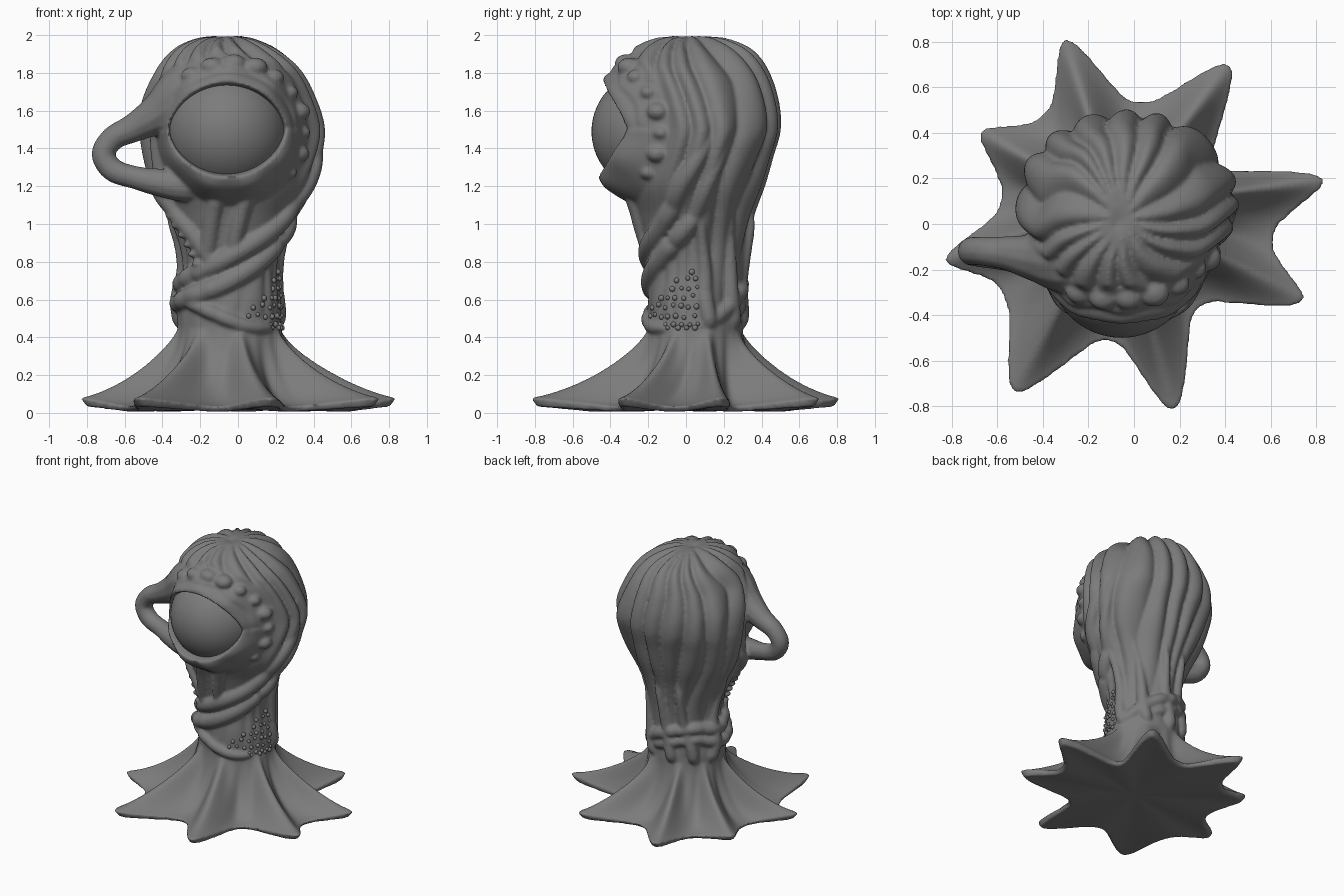
import bpy, bmesh, math, random
from mathutils import Vector, Matrix

if "Cube" in bpy.data.objects:
    bpy.data.objects.remove(bpy.data.objects["Cube"])
random.seed(4)
PI = math.pi
grey = bpy.data.materials.new("dark_grey")
grey.diffuse_color = (.2, .2, .2, 1)
grey.use_nodes = True
grey.node_tree.nodes["Principled BSDF"].inputs["Base Color"].default_value = grey.diffuse_color

def smooth(a, b, x):
    t = min(1, max(0, (x - a) / (b - a)))
    return t * t * (3 - 2 * t)

def spline(rows, s):
    """Catmull-Rom through rows of numbers, s in row units."""
    i = min(int(s), len(rows) - 2)
    t = s - i
    p = [rows[min(max(i + k, 0), len(rows) - 1)] for k in (-1, 0, 1, 2)]
    return [0.5 * (2*b + (c - a)*t + (2*a - 5*b + 4*c - d)*t*t + (3*b - a - 3*c + d)*t**3)
            for a, b, c, d in zip(*p)]

def finish(name, bm):
    bmesh.ops.recalc_face_normals(bm, faces=bm.faces)
    me = bpy.data.meshes.new(name)
    bm.to_mesh(me)
    bm.free()
    ob = bpy.data.objects.new(name, me)
    bpy.context.collection.objects.link(ob)
    me.polygons.foreach_set("use_smooth", [True] * len(me.polygons))
    me.materials.append(grey)
    return ob

def loft(bm, rings, closed=False):
    vs = [[bm.verts.new(p) for p in r] for r in rings]
    n = len(vs[0])
    for a, b in zip(vs, vs[1:] + (vs[:1] if closed else [])):
        for j in range(n):
            bm.faces.new((a[j], a[(j+1) % n], b[(j+1) % n], b[j]))
    return vs

# body outline: z, x min, x max, y min, y max
BODY = [(.45, -.32, .23, -.20, .30), (.6, -.32, .22, -.20, .29), (.75, -.29, .21, -.19, .30),
        (.9, -.31, .23, -.22, .32), (1.05, -.37, .29, -.26, .35), (1.2, -.44, .37, -.31, .40),
        (1.35, -.48, .42, -.29, .44), (1.5, -.50, .44, -.28, .48), (1.65, -.49, .40, -.32, .47),
        (1.8, -.42, .32, -.36, .42), (1.9, -.34, .21, -.29, .35), (1.965, -.23, .09, -.18, .23),
        (1.99, -.12, .0, -.06, .10), (1.98, -.081, -.079, -.001, .001)]

def ring_data(s):
    z, x0, x1, y0, y1 = spline(BODY, s)
    return z, (x0+x1)/2, (y0+y1)/2, (x1-x0)/2, (y1-y0)/2

def s_of_z(z):
    for i in range(11):
        if z <= BODY[i+1][0]:
            return max(0, i + (z - BODY[i][0]) / (BODY[i+1][0] - BODY[i][0]))
    return 11

def surf(th, d, lift=0.0):
    """Point on the body, with strand ridges on sides, back and crown."""
    z, cx, cy, a, b = d
    off = abs((th + PI/2 + PI) % (2*PI) - PI)
    lim = 1.0 * (1 - smooth(1.78, 1.93, z)) * smooth(.5, 1.0, z)
    mask = smooth(lim - .05, lim + .3, off) if lim > .05 else 1
    tw = th + .35 * max(0, 1.5 - z) + .09 * math.sin(3*th + 1) + .05 * math.sin(5*th + 4*z)
    tw += .2 * smooth(1.75, 2, z)
    amp = (.016 + .034 * smooth(.7, 1.4, z)) * mask * min(1, b / .3)
    amp *= smooth(.42, .6, z)
    h = amp * (abs(math.cos(8 * tw)) ** .8 - .55) + lift
    al = 1.4 * smooth(1.65, 1.97, z)
    c, s = math.cos(th), math.sin(th)
    return Vector((cx + a*c + h*c*math.cos(al), cy + b*s + h*s*math.cos(al), z + h*math.sin(al)))

def front_y(x, z):
    z, cx, cy, a, b = ring_data(s_of_z(z))
    return cy - b * math.sqrt(max(.05, 1 - ((x - cx) / a) ** 2))

# webbed foot outline: angle in degrees, radius, tip flag
STAR = [(-24, .82, 1), (-6, .62, 0), (13, .86, 1), (36, .45, 0), (59, .82, 1), (88, .54, 0),
        (110.6, .87, 1), (130, .63, 0), (149, .79, 1), (170, .60, 0), (191, .85, 1),
        (207, .66, 0), (234.5, .91, 1), (258, .53, 0), (282, .84, 1), (308, .47, 0), (336, .82, 1)]

def star(th):
    deg = (math.degrees(th) + 24) % 360 - 24
    for (a0, r0, t0), (a1, r1, t1) in zip(STAR, STAR[1:]):
        if a0 <= deg <= a1:
            f = (deg - a0) / (a1 - a0)
            s = f if t0 else 1 - f
            s = (math.sqrt(s*s + .02) - .1414) / .8686
            pk = (1 - s) ** 2.2
            tip, val = (r0, r1) if t0 else (r1, r0)
            return val + (tip - val) * pk, pk

# body: sole, webbed skirt, neck and ridged head in one skin
N, SK, HD = 400, 36, 110
angs = [2*PI*j/N for j in range(N)]
stars = [star(t) for t in angs]
rings = []
for k in (.02, .5, .96):
    rings.append([(r*k*math.cos(t), r*k*math.sin(t), .02 - .015*k + .03*p*k*k) for t, (r, p) in zip(angs, stars)])
base = [surf(t, ring_data(0)) for t in angs]
for i in range(SK):
    v = 1 - i / SK
    ring = []
    for t, (r, p), q in zip(angs, stars, base):
        f = v ** 1.65
        env = math.sin(PI * v ** .8)
        bulge = .03 * p**1.5 * env + .007 * math.sin(21*t + 3*v + 2*math.sin(2*t)) * env
        x = q.x + (r*math.cos(t) - q.x) * f + bulge * .7 * math.cos(t)
        y = q.y + (r*math.sin(t) - q.y) * f + bulge * .7 * math.sin(t)
        z = .035 + .045*p + (.415 - .045*p) * (1 - v) ** (1.65 - .35*p) + bulge * .5
        ring.append((x, y, z))
    rings.append(ring)
for i in range(HD + 1):
    d = ring_data(i / HD * (len(BODY) - 1))
    rings.append([surf(t, d) for t in angs])
bm = bmesh.new()
vs = loft(bm, rings)
bm.faces.new(vs[0])
bm.faces.new(vs[-1])
body = finish("body", bm)
skin = [body]          # parts fused with the body at the end

# eyeball
EC, ER = Vector((-.055, -.18, 1.49)), .32
bm = bmesh.new()
bmesh.ops.create_uvsphere(bm, u_segments=64, v_segments=40, radius=ER, matrix=Matrix.Translation(EC))
finish("eyeball", bm)

# eyelids: closed almond ring flowing out into the face
rings = []
for i in range(29):
    t = i / 28
    ring = []
    for j in range(160):
        ph = 2*PI*j/160
        c, s = math.cos(ph), math.sin(ph)
        xi, zi = -.06 + .30*c, 1.5 + .23 * s * abs(s) ** .2
        xo, zo = -.03 + .41*c, 1.49 + (.42 if s > 0 else .41) * s
        x, z = xi + (xo - xi)*t, zi + (zo - zi)*t
        yi = EC.y - math.sqrt(max(.012, ER**2 - (xi-EC.x)**2 - (zi-EC.z)**2))
        yo = front_y(xo, zo) + .02
        e = t ** (1.5 if s > 0 else 1.9)
        y = yi + (yo - yi) * e + .02 * (1 - smooth(0, .1, t))
        y -= (.02 + .035*abs(s)) * smooth(0, .12, t) * (1 - smooth(.35, 1, t))
        y -= .01 * math.sin(9*ph) * math.sin(PI*t) ** 2
        y += .02 * math.exp(-((t - .42) / .07) ** 2) * smooth(-.3, .4, s)
        ring.append((x, y, z))
    rings.append(ring)
rings.insert(0, [(x, y + .12, z) for x, y, z in rings[0]])
rings.append([(x, y + .12, z) for x, y, z in rings[-1]])
bm = bmesh.new()
loft(bm, rings, True)
skin.append(finish("eyelids", bm))

def tube(name, pts, steps=60):
    """Tapered tube through rows of x, y, z, radius."""
    cu = bpy.data.curves.new(name, 'CURVE')
    cu.dimensions = '3D'
    cu.bevel_depth, cu.bevel_resolution, cu.use_fill_caps = 1, 4, True
    sp = cu.splines.new('POLY')
    sp.points.add(steps)
    for k in range(steps + 1):
        x, y, z, r = spline(pts, k / steps * (len(pts) - 1))
        sp.points[k].co = (x, y, z, 1)
        sp.points[k].radius = max(.003, r)
    ob = bpy.data.objects.new(name, cu)
    bpy.context.collection.objects.link(ob)
    bpy.ops.object.select_all(action='DESELECT')
    ob.select_set(True)
    bpy.context.view_layer.objects.active = ob
    bpy.ops.object.convert(target='MESH')
    skin.append(bpy.context.view_layer.objects.active)

def wrap(name, rows):
    """Tube lying on the body, ends sunk in; rows of angle (degrees), z, radius."""
    pts = []
    for k in range(61):
        f = k / 60
        a, z, r = spline(rows, f * (len(rows) - 1))
        sink = 1 - smooth(0, .18, f) * smooth(0, .18, 1 - f)
        p = surf(math.radians(a), ring_data(s_of_z(z)), -r * (.1 + 1.1 * sink))
        pts.append((*p, r))
    tube(name, pts, 120)

# side loop arm
tube("loop_arm", [(-.08, -.12, 1.74, .16), (-.26, -.16, 1.70, .16), (-.42, -.15, 1.585, .11), (-.55, -.13, 1.51, .078),
                  (-.66, -.12, 1.455, .065), (-.713, -.12, 1.37, .063), (-.66, -.13, 1.285, .063),
                  (-.54, -.15, 1.245, .062), (-.42, -.18, 1.22, .075), (-.28, -.2, 1.2, .085), (-.15, -.14, 1.2, .08)])

# strands wrapped around the neck
wrap("wrap_upper", [(12, 1.65, .03), (-8, 1.25, .05), (-35, 1.0, .055), (-90, .83, .055), (-135, .74, .055),
                    (-180, .68, .05), (-225, .71, .045), (-275, .66, .045), (-330, .52, .045), (-385, .4, .03)])
wrap("wrap_lower", [(22, 1.5, .03), (5, 1.1, .045), (-30, .88, .055), (-90, .70, .055), (-135, .62, .055),
                    (-180, .58, .045), (-230, .63, .04), (-285, .56, .04), (-330, .47, .03)])
wrap("wrap_left", [(193, 1.3, .04), (207, 1.08, .05), (225, .95, .05), (245, .82, .045), (275, .72, .03)])
wrap("front_strand", [(-98, 1.2, .04), (-108, 1.02, .045), (-118, .85, .045), (-122, .72, .03)])
wrap("front_strand_short", [(-76, 1.18, .04), (-82, 1.0, .045), (-88, .82, .03)])
wrap("low_band", [(-160, .62, .03), (-110, .54, .04), (-65, .46, .035), (-30, .45, .02)])
for k, (a, b) in enumerate([(60, 40), (100, 82), (135, 112), (20, 5), (160, 180)]):
    wrap(f"root_strand_{k}", [(b, 1.1, .02), (b + (a-b)*.3, .8, .035), (b + (a-b)*.6, .6, .045), (a, .45, .04)])

def lumps(name, items, u=12, v=8):
    bm = bmesh.new()
    for p, s in items:
        m = Matrix.Translation(p) @ Matrix.Diagonal((*s, 1))
        bmesh.ops.create_uvsphere(bm, u_segments=u, v_segments=v, radius=1, matrix=m)
    return finish(name, bm)

# pimples on the bare patch of neck
items = []
for i in range(8):
    for j in range(8):
        a = math.radians(-78 + j*11 + (i % 2)*5 + random.uniform(-2, 2))
        z = .43 + i*.046 + random.uniform(-.008, .008)
        if z < .52 + .3 * (j / 7):
            r = random.uniform(.011, .016)
            items.append((surf(a, ring_data(s_of_z(z)), .002), (r, r, r)))
lumps("neck_pimples", items, 10, 6)

# brow and cheek warts around the eye
items = []
for k in range(10):
    a = math.radians(125 - k * 18)
    x, z = -.03 + .36*math.cos(a), 1.49 + .36*math.sin(a)
    r = random.uniform(.05, .065)
    items.append((Vector((x, front_y(x, z) + .015, z)), (r*1.1, r, r*.8)))
skin.append(lumps("brow_warts", items, 16, 10))

# stacked suckers on the left strap
items = []
for k in range(6):
    a, z = math.radians(207 + 5*k), 1.04 - .05*k
    items.append((surf(a, ring_data(s_of_z(z)), .022), (.04, .035, .018)))
skin.append(lumps("strap_suckers", items, 14, 8))

# fuse the fleshy parts into one soft skin
bpy.ops.object.select_all(action='DESELECT')
for ob in skin:
    ob.select_set(True)
bpy.context.view_layer.objects.active = body
bpy.ops.object.join()
rm = body.modifiers.new("fuse", 'REMESH')
rm.mode, rm.voxel_size, rm.use_smooth_shade = 'VOXEL', .0105, True
sm = body.modifiers.new("soften", 'SMOOTH')
sm.factor, sm.iterations = .5, 5
